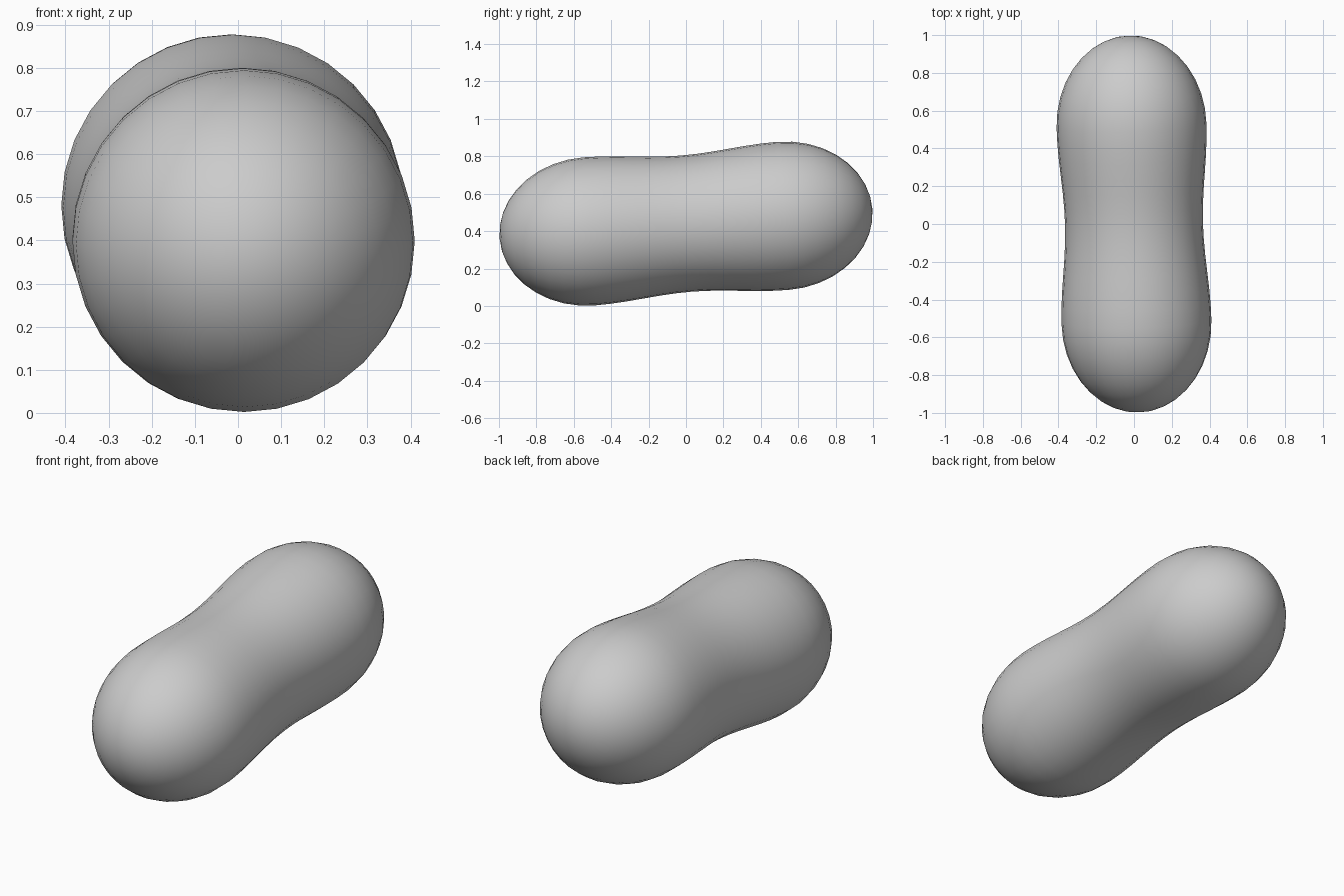
import bpy, bmesh, math
from mathutils import Vector

cube = bpy.data.objects.get("Cube")
if cube:
    bpy.data.objects.remove(cube, do_unlink=True)

SEGMENTS, END_RINGS, WAIST_RINGS = 32, 9, 12
BULGE, WAIST, BULGE_POS = 0.397, 0.365, 0.52

# One flat grey for the whole body
grey = bpy.data.materials.new("plain grey")
grey.use_nodes = True
colour = (0.6, 0.6, 0.6, 1)
grey.diffuse_color = colour
grey.node_tree.nodes["Principled BSDF"].inputs["Base Color"].default_value = colour


def half_profile():
    """(distance along axis, radius) pairs from the waist to just before the tip."""
    pts = []
    for i in range(WAIST_RINGS // 2):
        t = i / (WAIST_RINGS // 2)
        mid, amp = (BULGE + WAIST) / 2, (BULGE - WAIST) / 2
        pts.append((t * BULGE_POS, mid - amp * math.cos(math.pi * t)))
    for i in range(END_RINGS):
        a = math.pi / 2 * i / END_RINGS
        pts.append((BULGE_POS + (1 - BULGE_POS) * math.sin(a), BULGE * math.cos(a)))
    return pts


# Pinched capsule: the profile mirrored at the waist and spun round a tilted axis
half = half_profile()
profile = [(-t, r) for t, r in reversed(half[1:])] + half
axis = Vector((-0.025, 1, 0.08)).normalized()
side = axis.cross(Vector((0, 0, 1))).normalized()
up = side.cross(axis)
centre = Vector((0, 0, 0.44))

bm = bmesh.new()
rings = []
for t, r in profile:
    ring = []
    for k in range(SEGMENTS):
        a = 2 * math.pi * k / SEGMENTS
        ring.append(bm.verts.new(centre + axis * t + (side * math.cos(a) + up * math.sin(a)) * r))
    rings.append(ring)
for lower, upper in zip(rings, rings[1:]):
    for k in range(SEGMENTS):
        n = (k + 1) % SEGMENTS
        bm.faces.new((lower[k], lower[n], upper[n], upper[k]))

# Rounded tips
for ring, t in ((rings[0], -1), (rings[-1], 1)):
    tip = bm.verts.new(centre + axis * t)
    for k in range(SEGMENTS):
        bm.faces.new((ring[k], ring[(k + 1) % SEGMENTS], tip))
bmesh.ops.recalc_face_normals(bm, faces=bm.faces)
for face in bm.faces:
    face.smooth = True

mesh = bpy.data.meshes.new("pinched_capsule")
bm.to_mesh(mesh)
bm.free()
mesh.materials.append(grey)
body = bpy.data.objects.new("pinched_capsule", mesh)
bpy.context.collection.objects.link(body)
